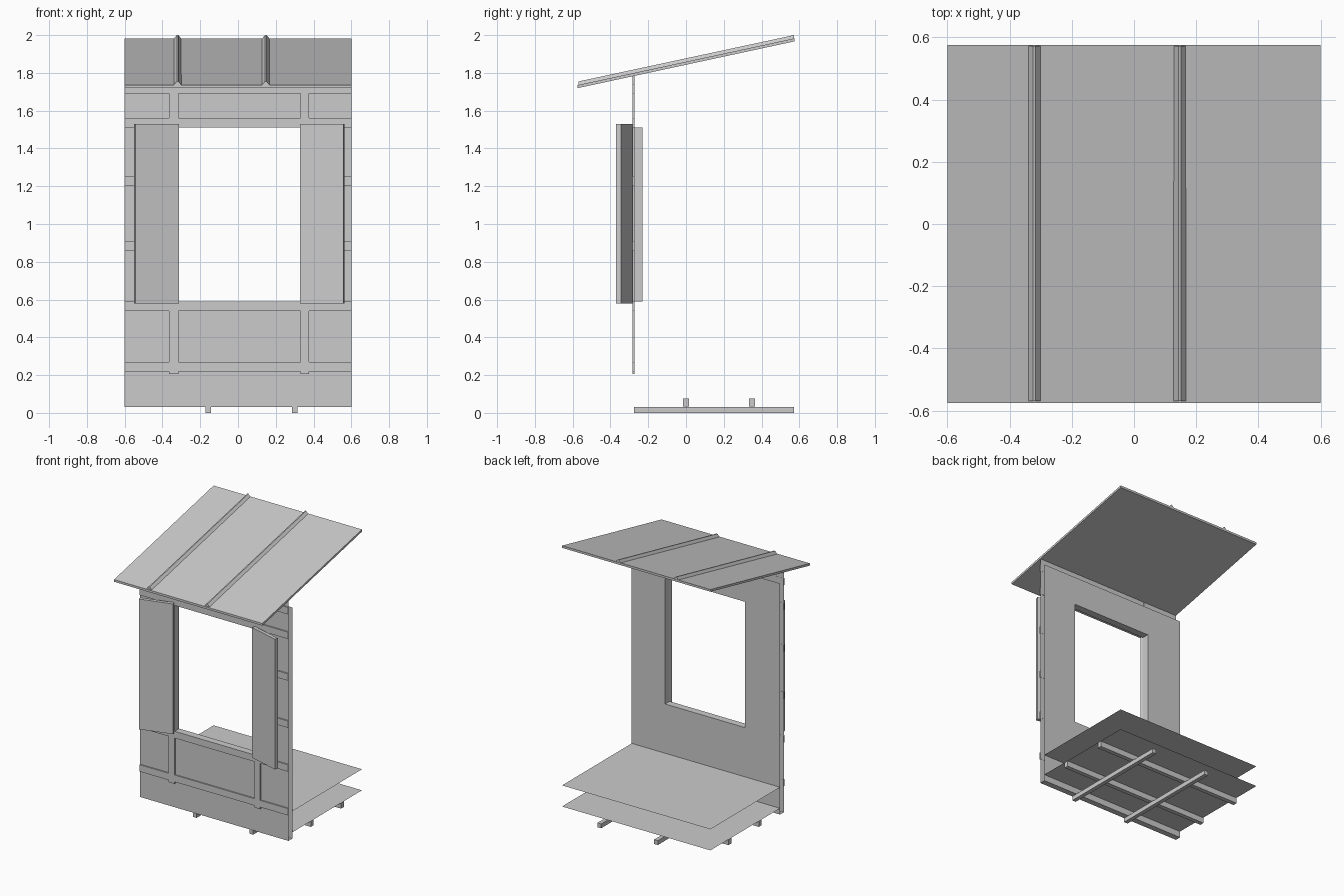
import bpy, bmesh
from mathutils import Vector

if "Cube" in bpy.data.objects:
    bpy.data.objects.remove(bpy.data.objects["Cube"])


def mesh_object(name, verts, faces, fix=True):
    bm = bmesh.new()
    vs = [bm.verts.new(v) for v in verts]
    for f in faces:
        bm.faces.new([vs[i] for i in f])
    if fix:
        bmesh.ops.recalc_face_normals(bm, faces=bm.faces)
    me = bpy.data.meshes.new(name)
    bm.to_mesh(me)
    bm.free()
    ob = bpy.data.objects.new(name, me)
    bpy.context.collection.objects.link(ob)
    return ob


def prism(name, profile, offset):
    """Extrude a flat 3D profile along an offset vector."""
    n = len(profile)
    off = Vector(offset)
    verts = [Vector(p) for p in profile]
    verts += [v + off for v in verts]
    faces = [list(range(n)), list(range(n, 2 * n))]
    faces += [[i, (i + 1) % n, n + (i + 1) % n, n + i] for i in range(n)]
    return mesh_object(name, verts, faces)


def box(name, x, y, z):
    return prism(name, [(x[0], y[0], z[0]), (x[1], y[0], z[0]),
                        (x[1], y[1], z[0]), (x[0], y[1], z[0])],
                 (0, 0, z[1] - z[0]))


W = 0.6
WIN_X, WIN_Z = (-0.315, 0.33), (0.59, 1.51)
FRONT, BACK = -0.273, -0.23


# Wall: thin open-sided shell with a framed window hole
def wall_verts(y, top):
    (a, b), (c, d) = WIN_X, WIN_Z
    return [(-W, y, 0.03), (W, y, 0.03), (W, y, top), (-W, y, top),
            (a, y, c), (b, y, c), (b, y, d), (a, y, d)]


verts = wall_verts(FRONT, 1.785) + wall_verts(BACK, 1.72)
faces = []
for i in range(4):
    j = (i + 1) % 4
    faces.append([i, j, 4 + j, 4 + i])                # outer skin
    faces.append([8 + j, 8 + i, 12 + i, 12 + j])      # inner skin
    faces.append([4 + i, 4 + j, 12 + j, 12 + i])      # window jamb
faces.append([0, 8, 9, 1])                            # bottom strip
mesh_object("wall", verts, faces)

# Timber trim on the wall face
TRIM_Y = (-0.282, -0.272)
POSTS = ((-0.365, -0.315), (0.33, 0.377))
for k, x in enumerate(POSTS):
    box(f"trim_post_{k}", x, TRIM_Y, (0.205, 1.783))
spans = ((-W, POSTS[0][0]), (POSTS[0][1], POSTS[1][0]), (POSTS[1][1], W))
for z in ((0.22, 0.27), (0.54, 0.59), (1.51, 1.56), (1.69, 1.74)):
    for x in spans:
        box("trim_rail", x, TRIM_Y, z)
for z in ((0.86, 0.91), (1.205, 1.255)):
    for x in (spans[0], spans[2]):
        box("trim_short_rail", x, TRIM_Y, z)

# Shutters, mirrored about the window centre
for side, name in ((1, "right_shutter"), (-1, "left_shutter")):
    pts = [(0.327, -0.280), (0.557, -0.345), (0.550, -0.370), (0.320, -0.305)]
    prism(name, [(0.0075 + side * px, py, 0.578) for px, py in pts],
          (0, 0, 0.952))

# Floor sheets
for name, z in (("upper_floor", 0.23), ("lower_floor", 0.076)):
    mesh_object(name, [(-W, BACK, z), (W, BACK, z), (W, 0.575, z), (-W, 0.575, z)],
                [[0, 1, 2, 3]], fix=False)

# Floor beams
for y in (0.0, 0.35):
    box("cross_beam", (-W, W), (y - 0.016, y + 0.016), (0.034, 0.075))
for x in (-0.158, 0.3):
    box("ground_beam", (x - 0.015, x + 0.015), (-0.275, 0.573), (0.0, 0.032))

# Sloped roof slab and triangular ribs
Y0, Y1, Z0, Z1 = -0.575, 0.575, 1.735, 1.983
T = 0.016
prism("roof", [(-W, Y0, Z0), (-W, Y1, Z1), (-W, Y1, Z1 - T), (-W, Y0, Z0 - T)],
      (2 * W, 0, 0))
for x in (-0.32, 0.147):
    prism("roof_rib", [(x - 0.021, -0.568, Z0), (x + 0.021, -0.568, Z0),
                       (x + 0.004, -0.568, Z0 + 0.02), (x - 0.004, -0.568, Z0 + 0.02)],
          (0, Y1 - 0.003 + 0.568, 0.245))
